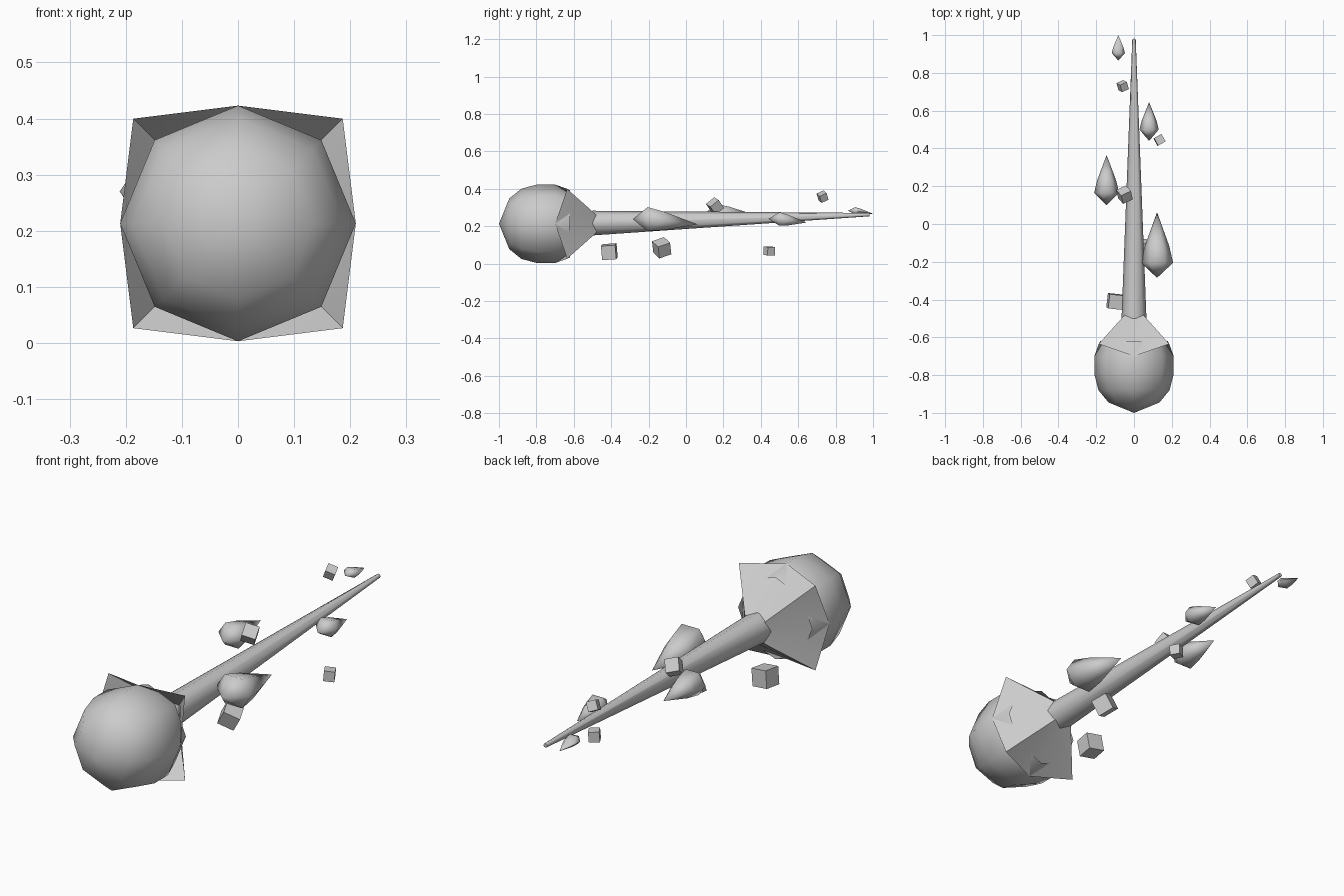
import bpy, bmesh, math
from mathutils import Vector, Euler

cube = bpy.data.objects.get("Cube")
if cube:
    bpy.data.objects.remove(cube)

GREY = (0.6, 0.6, 0.6, 1)
grey = bpy.data.materials.new("plain grey")
grey.use_nodes = True
grey.diffuse_color = GREY
grey.node_tree.nodes["Principled BSDF"].inputs["Base Color"].default_value = GREY


def finish(bm, name, smooth=None):
    mesh = bpy.data.meshes.new(name)
    bm.to_mesh(mesh)
    bm.free()
    obj = bpy.data.objects.new(name, mesh)
    bpy.context.collection.objects.link(obj)
    mesh.materials.append(grey)
    if smooth:
        bpy.ops.object.select_all(action='DESELECT')
        obj.select_set(True)
        bpy.context.view_layer.objects.active = obj
        bpy.ops.object.shade_smooth_by_angle(angle=math.radians(smooth))
    return obj


def lathe(name, rings, sides=8, smooth=60):
    """Loft rings along y. Ring: (centre, radius x, radius z, diagonal y shift, diagonal stretch)."""
    bm = bmesh.new()
    loops = []
    for centre, rx, rz, shift, stretch in rings:
        c = Vector(centre)
        if rx == 0:
            loops.append([bm.verts.new(c)] * sides)
            continue
        loop = []
        for i in range(sides):
            a = math.tau * i / sides
            k = stretch if i % 2 else 1
            loop.append(bm.verts.new(c + Vector((rx * k * math.cos(a), shift * (i % 2), rz * k * math.sin(a)))))
        loops.append(loop)
    for a, b in zip(loops, loops[1:]):
        for i in range(sides):
            j = (i + 1) % sides
            corners = list(dict.fromkeys((a[i], b[i], b[j], a[j])))
            bm.faces.new(corners)
    bmesh.ops.recalc_face_normals(bm, faces=bm.faces)
    return finish(bm, name, smooth)


def ring(y, r, z=0.213, shift=0, stretch=1):
    return ((0, y, z), r, r, shift, stretch)


# Rounded head
lathe("head", [ring(-1.0, 0), ring(-0.945, 0.135), ring(-0.88, 0.188), ring(-0.795, 0.21),
               ring(-0.70, 0.21), ring(-0.62, 0.18)])

# Four-cornered cup closing the back of the head
lathe("head_back_cup", [ring(-0.70, 0.21, shift=0.065, stretch=1.257),
                        ring(-0.51, 0.075, shift=0.01, stretch=1.25),
                        ring(-0.43, 0)])

# Long tapering trail
lathe("trail", [ring(-0.5, 0.066, 0.217), ring(0.98, 0.009, 0.262), ring(0.981, 0, 0.262)])

# Flame drops: x, front y, widest y, tail y, front z, tail z, half width, half height
drops = [
    (0.122, -0.285, -0.205, 0.062, 0.238, 0.210, 0.085, 0.074),
    (-0.145, 0.100, 0.165, 0.365, 0.270, 0.262, 0.066, 0.056),
    (0.080, 0.440, 0.500, 0.645, 0.239, 0.220, 0.051, 0.042),
    (-0.083, 0.865, 0.905, 1.000, 0.283, 0.267, 0.035, 0.022),
]
for n, (x, y0, y1, y2, z0, z2, w, h) in enumerate(drops, 1):
    lathe(f"flame_drop_{n}", [((x, y0, z0), 0, 0, 0, 1), ((x, y1, z0), w, h, 0, 1),
                              ((x, (y1 * 2 + y2) / 3, (z0 * 2 + z2) / 3), w * 0.76, h * 0.76, 0, 1),
                              ((x, y2, z2), 0, 0, 0, 1)], sides=6, smooth=75)

# Loose tumbling cubes: centre, size, rotation in degrees
cubes = [
    ((-0.10, -0.41, 0.064), 0.076, (4, 8, -6)),
    ((0.055, -0.13, 0.085), 0.072, (20, 25, 30)),
    ((-0.05, 0.155, 0.308), 0.058, (40, 15, 25)),
    ((0.135, 0.445, 0.068), 0.045, (0, 5, 30)),
    ((-0.06, 0.730, 0.358), 0.042, (25, 20, 25)),
]
for n, (centre, size, turn) in enumerate(cubes, 1):
    bm = bmesh.new()
    bmesh.ops.create_cube(bm, size=size)
    o = finish(bm, f"ember_cube_{n}")
    o.location = centre
    o.rotation_euler = Euler([math.radians(t) for t in turn])
